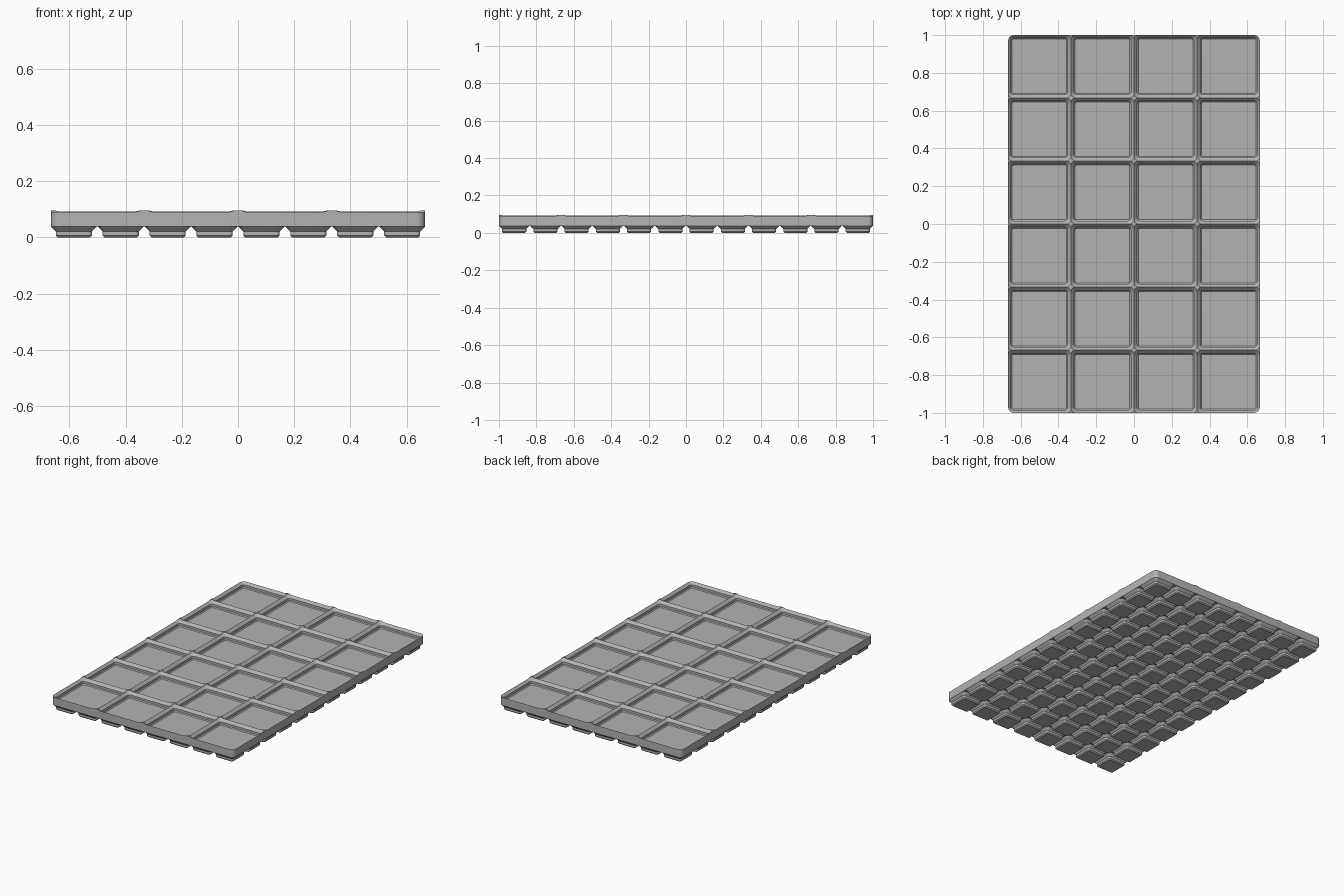
import bpy, bmesh, math

cube = bpy.data.objects.get("Cube")
if cube:
    bpy.data.objects.remove(cube)

S = 2 / 251.5            # model units per millimetre
COLS, ROWS, PITCH = 4, 6, 42

grey = bpy.data.materials.new("plain grey")
grey.use_nodes = True
grey.diffuse_color = (0.45, 0.45, 0.45, 1)
grey.node_tree.nodes["Principled BSDF"].inputs["Base Color"].default_value = grey.diffuse_color


def rounded_ring(bm, cx, cy, hx, hy, r, z, seg=8):
    """Loop of vertices around a rounded rectangle."""
    ring = []
    for q, (sx, sy) in enumerate([(1, 1), (-1, 1), (-1, -1), (1, -1)]):
        for i in range(seg + 1):
            a = math.pi / 2 * (q + i / seg)
            x = cx + sx * (hx - r) + r * math.cos(a)
            y = cy + sy * (hy - r) + r * math.sin(a)
            ring.append(bm.verts.new((x * S, y * S, z * S)))
    return ring


def loft(bm, cx, cy, levels, top=True):
    """Skin rounded rectangles (half x, half y, radius, z) from bottom to top."""
    rings = [rounded_ring(bm, cx, cy, *lv) for lv in levels]
    for lo, hi in zip(rings, rings[1:]):
        for i in range(len(lo)):
            j = (i + 1) % len(lo)
            bm.faces.new((lo[i], lo[j], hi[j], hi[i]))
    bm.faces.new(rings[0][::-1])
    if top:
        bm.faces.new(rings[-1])


def make(name, bm):
    mesh = bpy.data.meshes.new(name)
    bm.to_mesh(mesh)
    bm.free()
    mesh.materials.append(grey)
    obj = bpy.data.objects.new(name, mesh)
    bpy.context.collection.objects.link(obj)
    return obj


def grid(nx, ny, pitch):
    for i in range(nx):
        for j in range(ny):
            yield i, j, (i - (nx - 1) / 2) * pitch, (j - (ny - 1) / 2) * pitch


def select(obj):
    bpy.ops.object.select_all(action='DESELECT')
    obj.select_set(True)
    bpy.context.view_layer.objects.active = obj


# Tray slab
HX, HY = COLS * PITCH / 2 - 0.25, ROWS * PITCH / 2 - 0.25
bm = bmesh.new()
loft(bm, 0, 0, [(HX, HY, 3.75, 4.75), (HX, HY, 3.75, 12)])
tray = make("tray", bm)

# Stepped pockets, cut in two checkerboard sets since neighbours overlap at the rim
POCKET = [(18.15, 1.15, 7), (18.85, 1.85, 7.7), (18.85, 1.85, 9.5), (22, 5, 12.65)]
for parity in (0, 1):
    bm = bmesh.new()
    for i, j, x, y in grid(COLS, ROWS, PITCH):
        if (i + j) % 2 == parity:
            loft(bm, x, y, [(h, h, r, z) for h, r, z in POCKET])
    cutter = make("pocket_cutter", bm)
    cutter.hide_render = True
    mod = tray.modifiers.new("pockets", 'BOOLEAN')
    mod.operation = 'DIFFERENCE'
    mod.solver = 'EXACT'
    mod.object = cutter
    select(tray)
    bpy.ops.object.modifier_apply(modifier=mod.name)
    bpy.data.objects.remove(cutter)

# Half-pitch stepped feet
FOOT = [(7.3, 0.8, 0), (8.1, 1.6, 0.8), (8.1, 1.6, 2.6), (10.25, 3.75, 4.75)]
bm = bmesh.new()
for i, j, x, y in grid(COLS * 2, ROWS * 2, PITCH / 2):
    loft(bm, x, y, [(h, h, r, z) for h, r, z in FOOT], top=False)
feet = make("feet", bm)

for obj in (tray, feet):
    select(obj)
    bpy.ops.object.shade_smooth_by_angle(angle=math.radians(30))
